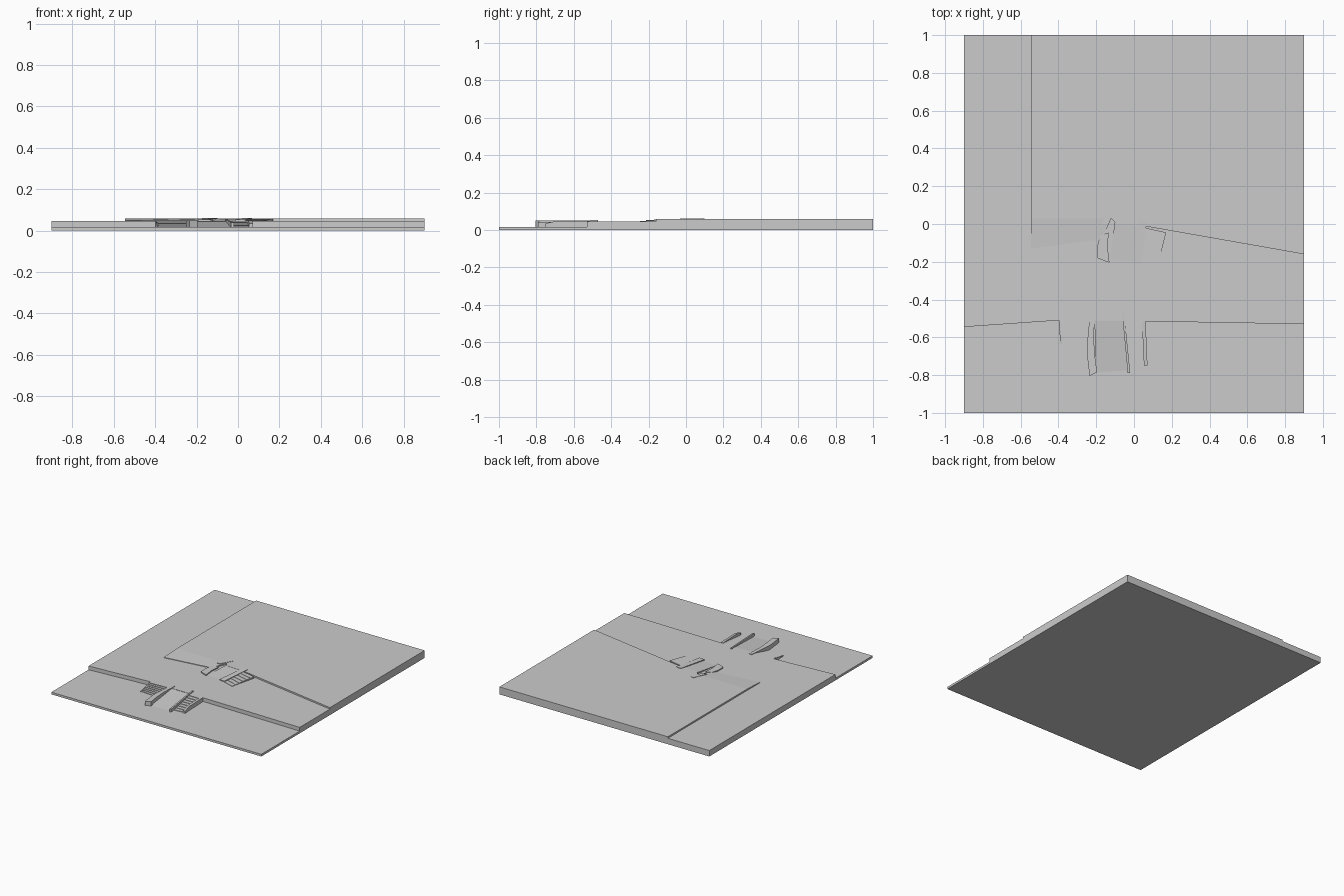
import bpy, bmesh

if "Cube" in bpy.data.objects:
    bpy.data.objects.remove(bpy.data.objects["Cube"])

LOW, MID, TOP = 0.017, 0.046, 0.058


def prism(name, pts, z0=0.0):
    """Solid from a plan outline; each point is (x, y, top height)."""
    bm = bmesh.new()
    lo = [bm.verts.new((x, y, z0)) for x, y, z in pts]
    hi = [bm.verts.new((x, y, z)) for x, y, z in pts]
    bm.faces.new(lo[::-1])
    bm.faces.new(hi)
    n = len(pts)
    for i in range(n):
        j = (i + 1) % n
        bm.faces.new((lo[i], lo[j], hi[j], hi[i]))
    bmesh.ops.recalc_face_normals(bm, faces=bm.faces)
    me = bpy.data.meshes.new(name)
    bm.to_mesh(me)
    bm.free()
    ob = bpy.data.objects.new(name, me)
    bpy.context.collection.objects.link(ob)
    return ob


def flat(name, pts, z, z0=0.0):
    return prism(name, [(x, y, z) for x, y in pts], z0)


def stairs(name, bl, br, tl, tr, za, zb, n, z0=0.0):
    """Steps climbing from edge bl-br to edge tl-tr."""
    def mix(a, b, t):
        return tuple(p + (q - p) * t for p, q in zip(a, b))
    for i in range(n):
        t, u = i / n, (i + 1) / n
        flat(f"{name}_{i + 1}", [mix(bl, tl, t), mix(br, tr, t),
             mix(br, tr, u), mix(bl, tl, u)], za + (zb - za) * u, z0)


# Terraces
flat("lower_ground", [(-.9, -1), (.9, -1), (.9, 1), (-.9, 1)], LOW)
flat("middle_terrace", [(-.9, -.545), (-.395, -.51), (.045, -.515),
                        (.9, -.53), (.9, 1), (-.9, 1)], MID, LOW)
flat("upper_terrace", [(-.545, .03), (-.12, .03), (-.09, -.005), (.06, -.012),
                       (.9, -.16), (.9, 1), (-.545, 1)], TOP, MID)
prism("upper_terrace_slope", [(-.545, -.13, .050), (-.17, -.08, .050),
                              (-.12, .03, TOP), (-.545, .03, TOP)], MID)

# Lower ramp with its side walls
prism("lower_ramp", [(-.2, -.785, LOW), (-.03, -.775, LOW),
                     (-.06, -.49, MID), (-.21, -.49, MID)])
flat("lower_wall_left", [(-.235, -.805), (-.195, -.785), (-.207, -.7),
     (-.213, -.6), (-.207, -.475), (-.233, -.475), (-.245, -.6), (-.25, -.68)], .050)
prism("lower_wall_right", [(-.033, -.79, .040), (-.02, -.79, .040),
                           (-.052, -.47, .054), (-.063, -.47, .054)])

# Side steps beside the lower ramp
stairs("left_step", (-.385, -.63), (-.245, -.64), (-.395, -.51), (-.235, -.50),
       LOW, MID, 7)
prism("left_step_wall", [(-.39, -.635, .022), (-.384, -.635, .022),
                         (-.39, -.51, MID), (-.398, -.51, MID)])
stairs("right_step", (-.025, -.75), (.055, -.745), (-.05, -.51), (.045, -.51),
       LOW, MID, 8)
prism("right_step_wall", [(.053, -.75, .035), (.072, -.75, .035),
      (.068, -.69, .049), (.062, -.515, .049), (.042, -.515, .049), (.050, -.69, .049)])

# Upper ramp and its walls
prism("upper_ramp", [(-.13, -.19, MID), (.01, -.20, MID),
                     (.04, .02, TOP), (-.10, .02, TOP)])
prism("upper_wall_right", [(-.012, -.21, .053), (.035, -.215, .053),
                           (.068, .018, .062), (.028, .022, .062)])
flat("upper_wall_left", [(-.193, -.18), (-.13, -.205), (-.14, -.12),
                         (-.134, -.045), (-.18, -.06), (-.195, -.12)], .054)
flat("upper_wall_left_end", [(-.175, -.01), (-.145, -.005), (-.098, .08),
                             (-.105, .09), (-.13, .098)], .0605)

# Side steps right of the upper ramp
stairs("upper_step", (.03, -.215), (.12, -.245), (.06, -.02), (.17, -.045),
       MID, TOP, 6)
